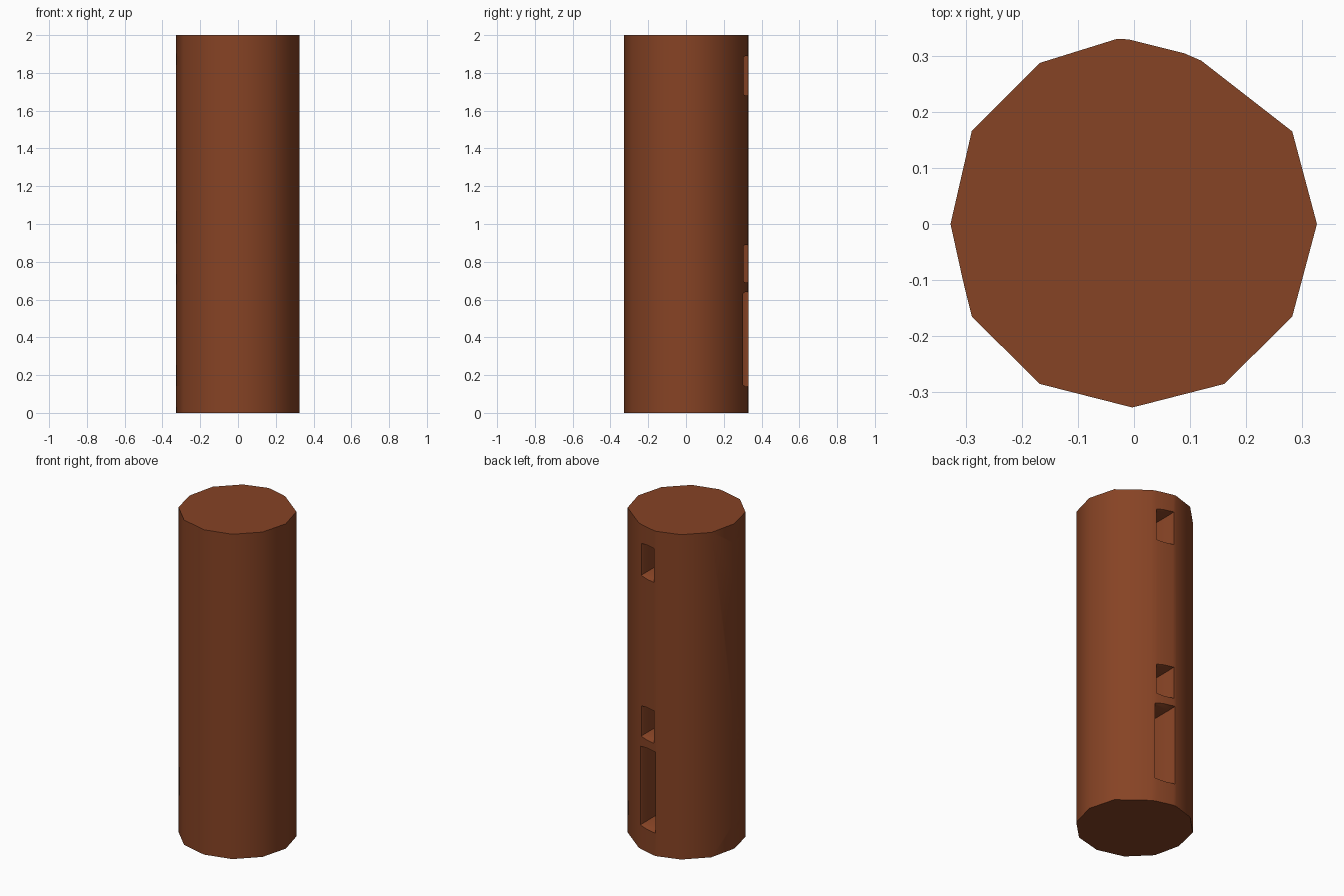
import bpy, bmesh, math
from mathutils import Matrix

if "Cube" in bpy.data.objects:
    bpy.data.objects.remove(bpy.data.objects["Cube"])

wood = bpy.data.materials.new("reddish brown wood")
wood.diffuse_color = (0.24, 0.056, 0.018, 1)
wood.use_nodes = True
wood.node_tree.nodes["Principled BSDF"].inputs["Base Color"].default_value = wood.diffuse_color


def make_object(name, bm):
    bmesh.ops.recalc_face_normals(bm, faces=bm.faces)
    me = bpy.data.meshes.new(name)
    bm.to_mesh(me)
    bm.free()
    me.materials.append(wood)
    ob = bpy.data.objects.new(name, me)
    bpy.context.collection.objects.link(ob)
    return ob


def loft(bm, loops):
    rings = [[bm.verts.new(p) for p in loop] for loop in loops]
    n = len(rings[0])
    for a, b in zip(rings, rings[1:]):
        for i in range(n):
            bm.faces.new((a[i], a[(i + 1) % n], b[(i + 1) % n], b[i]))
    bm.faces.new(rings[0])
    bm.faces.new(rings[-1])


# Post: roughly twelve-sided trunk, with irregular corners at the back
outline = [(0.326, 0), (0.282, 0.165), (0.12, 0.291), (0.09, 0.304),
           (-0.01, 0.329), (-0.03, 0.33), (-0.168, 0.287), (-0.289, 0.166),
           (-0.327, 0), (-0.305, -0.1), (-0.289, -0.165), (-0.168, -0.285),
           (-0.003, -0.327), (0.161, -0.285), (0.282, -0.165)]
bm = bmesh.new()
loft(bm, [[(x, y, z) for x, y in outline] for z in (0, 2)])
post = make_object("fence_post", bm)

# Rail slots: (bottom, top, half width), on the back and on the left
slots = [(0.14, 0.64, 0.064), (0.69, 0.89, 0.056), (1.68, 1.89, 0.056)]
CENTRE, DEPTH, FLARE = 0.042, 0.2, 0.014


def slot_ring(y, z0, z1, hw, inset):
    l, r = CENTRE - hw + inset, CENTRE + hw - inset
    b, t = z0 + inset, z1 - inset
    return [(l, y, b), (r, y, b), (r, y, t), (l, y, t)]


bm = bmesh.new()
for z0, z1, hw in slots:
    loft(bm, [slot_ring(0.32 - DEPTH, z0, z1, hw, FLARE),
              slot_ring(0.29, z0, z1, hw, FLARE),
              slot_ring(0.315, z0, z1, hw, 0),
              slot_ring(0.36, z0, z1, hw, 0)])
# Left set is the back set mirrored across the diagonal: (x, y) -> (-y, -x)
dup = bmesh.ops.duplicate(bm, geom=bm.verts[:] + bm.edges[:] + bm.faces[:])
for v in dup["geom"]:
    if isinstance(v, bmesh.types.BMVert):
        v.co.x, v.co.y = -v.co.y, -v.co.x
cutter = make_object("slot_cutter", bm)
cutter.hide_render = True

# Cut the slots and keep the rounded shading
bpy.context.view_layer.objects.active = post
post.select_set(True)
cutter.select_set(False)
mod = post.modifiers.new("slots", 'BOOLEAN')
mod.operation = 'DIFFERENCE'
mod.solver = 'EXACT'
mod.object = cutter
bpy.ops.object.modifier_apply(modifier=mod.name)
bpy.data.objects.remove(cutter)
bpy.ops.object.shade_smooth_by_angle(angle=math.radians(42))
